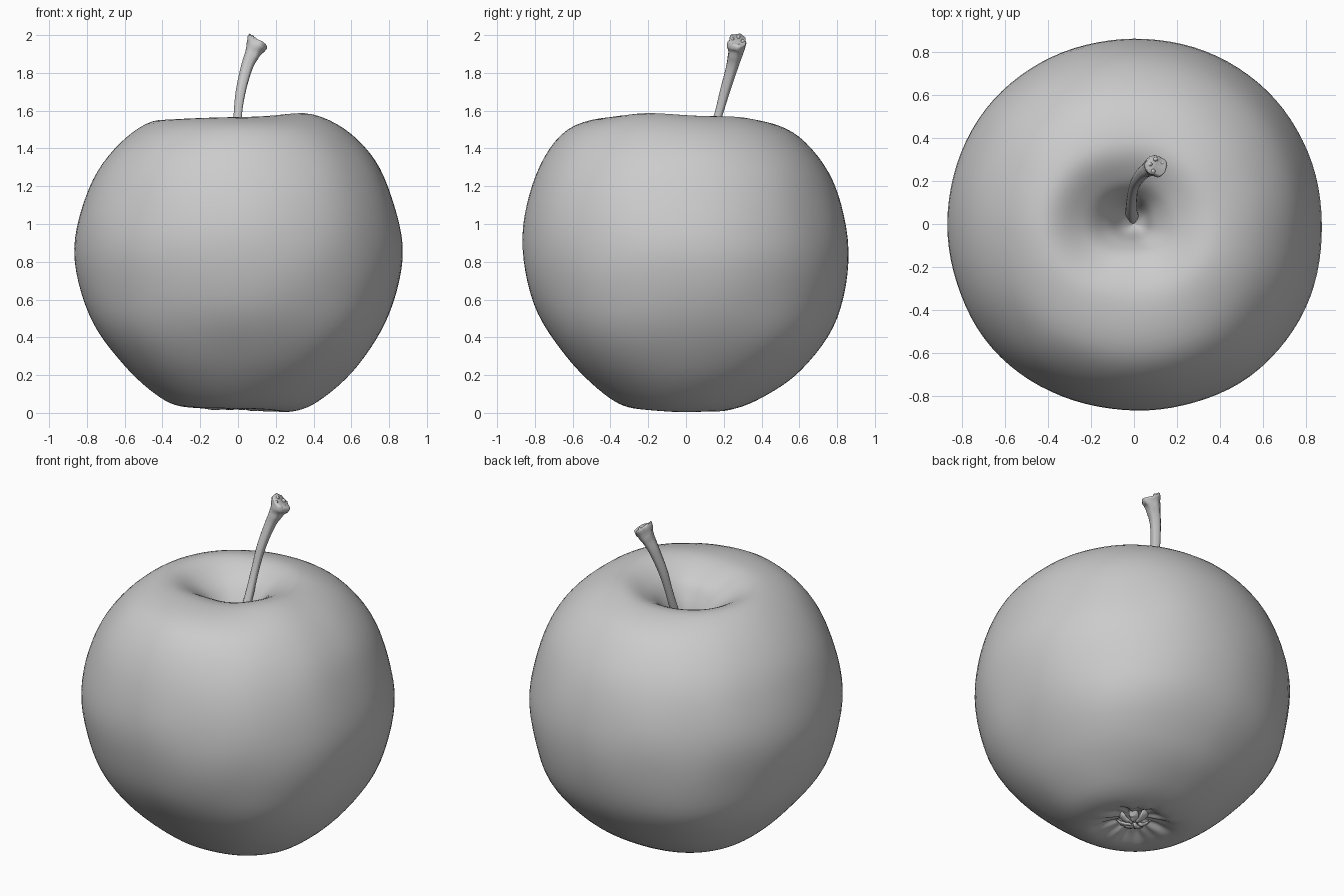
import bpy, bmesh, math, random
from mathutils import Vector, noise

if "Cube" in bpy.data.objects:
    bpy.data.objects.remove(bpy.data.objects["Cube"])

random.seed(4)


def spline(pts, steps):
    """Catmull-Rom samples through points of any dimension."""
    p = [Vector(q) for q in pts]
    p = [2 * p[0] - p[1]] + p + [2 * p[-1] - p[-2]]
    out = []
    for i in range(1, len(p) - 2):
        a, b, c, d = p[i - 1:i + 3]
        for k in range(steps):
            t = k / steps
            out.append(0.5 * (2 * b + (c - a) * t + (2 * a - 5 * b + 4 * c - d) * t * t
                              + (3 * b - a - 3 * c + d) * t ** 3))
    return out + [p[-2]]


def loft(name, rings, first, last):
    """Skin a list of closed rings, closing both ends with a centre point."""
    bm = bmesh.new()
    loops = [[bm.verts.new(v) for v in ring] for ring in rings]
    n = len(loops[0])
    for a, b in zip(loops, loops[1:]):
        for i in range(n):
            j = (i + 1) % n
            bm.faces.new((a[i], a[j], b[j], b[i]))
    for loop, tip in ((loops[0], first), (loops[-1], last)):
        v = bm.verts.new(tip)
        for i in range(n):
            bm.faces.new((loop[i], loop[(i + 1) % n], v))
    bmesh.ops.recalc_face_normals(bm, faces=bm.faces)
    mesh = bpy.data.meshes.new(name)
    bm.to_mesh(mesh)
    bm.free()
    mesh.shade_smooth()
    ob = bpy.data.objects.new(name, mesh)
    bpy.context.collection.objects.link(ob)
    return ob


# Fruit: (radius, height) profiles facing +x, +y, -x, -y, from stem hollow to base hollow
TOP, BASE = (0, 1.2), (0, 0.08)
profiles = [
    [(.05, 1.26), (.10, 1.40), (.20, 1.51), (.38, 1.565), (.60, 1.47), (.77, 1.25),
     (.865, .88), (.805, .54), (.63, .25), (.42, .06), (.26, .005), (.14, .04)],
    [(.07, 1.26), (.13, 1.39), (.22, 1.49), (.38, 1.545), (.60, 1.46), (.78, 1.22),
     (.86, .86), (.80, .50), (.61, .23), (.40, .08), (.22, .015), (.12, .05)],
    [(.06, 1.26), (.13, 1.36), (.24, 1.47), (.42, 1.55), (.62, 1.43), (.79, 1.19),
     (.865, .87), (.79, .52), (.60, .25), (.41, .08), (.27, .03), (.14, .05)],
    [(.04, 1.26), (.09, 1.40), (.17, 1.50), (.36, 1.565), (.62, 1.50), (.79, 1.26),
     (.86, .92), (.80, .58), (.63, .30), (.43, .10), (.28, .025), (.14, .05)],
]
curves = [spline([TOP] + p + [BASE], 6) for p in profiles]
SEG = 96
rings = []
for k in range(1, len(curves[0]) - 1):
    ring = []
    for i in range(SEG):
        u = 4 * i / SEG
        q, w = int(u), 0.5 - 0.5 * math.cos(math.pi * (u % 1))
        r, z = curves[q][k].lerp(curves[(q + 1) % 4][k], w)
        a = 2 * math.pi * i / SEG
        # fuller diagonals, most of all towards the front right and low down
        diag = math.sin(2 * a) ** 2
        low = math.exp(-((z - 0.33) / 0.22) ** 2)
        r *= 1 + diag * (0.01 + 0.035 * low) + 0.025 * max(0, math.cos(a + math.pi / 4)) ** 4
        x, y = r * math.cos(a), r * math.sin(a)
        # raised shoulder beside the stem hollow
        if z > 1:
            z += 0.022 * math.exp(-((x - .35) ** 2 + (y + .2) ** 2) / 0.05)
            z += 0.012 * math.exp(-((x - .25) ** 2 + (y - .25) ** 2) / 0.03)
        # faint surface unevenness, puckered folds around the base hollow
        s = 1 + 0.008 * noise.noise(Vector((2.5 * math.cos(a), 2.5 * math.sin(a), 3 * z)))
        if z < 0.2 and r < 0.3:
            fold = max(0, 1 - abs(r - 0.14) / 0.12)
            z += fold * (0.010 * math.sin(5 * a) + 0.006 * math.sin(13 * a + 1))
        ring.append((x * s, y * s, max(z, 0)))
    rings.append(ring)
loft("apple_body", rings, (0, 0, TOP[1]), (0, 0, BASE[1]))

# Stem: x, y, z, radius along a bent path, flaring to a rough broken end
path = spline([(-.005, .025, 1.17, .034), (-.012, .07, 1.3, .026), (-.008, .13, 1.45, .023),
               (0, .172, 1.58, .022), (.015, .205, 1.7, .026), (.047, .243, 1.83, .031),
               (.080, .262, 1.91, .040), (.100, .270, 1.962, .050), (.104, .272, 1.976, .044)], 5)
rings = []
for k, p in enumerate(path):
    c = p.to_3d()
    d = path[min(k + 1, len(path) - 1)].to_3d() - path[max(k - 1, 0)].to_3d()
    d.normalize()
    u = d.cross(Vector((0, 1, 0))).normalized()
    v = d.cross(u)
    rough = max(0, (c.z - 1.87) / 0.1)
    ring = []
    for i in range(20):
        a = 2 * math.pi * i / 20
        s = p[3] * (1 + 0.05 * math.sin(5 * a + k * 0.1))
        q = c + s * (math.cos(a) * u + math.sin(a) * v)
        q.z -= 0.4 * rough * (q.x - c.x)  # slanted break
        ring.append(q + 0.012 * rough * noise.noise_vector(q * 35))
    rings.append(ring)
loft("stem", rings, path[0].to_3d(), path[-1].to_3d() - Vector((.006, .004, .012)))

# Small crusty knobs on the broken stem end
for i in range(5):
    a = 2 * math.pi * i / 5 + 0.4
    x, y = .101 + .030 * math.cos(a), .271 + .030 * math.sin(a)
    z = 1.970 - 0.8 * (x - .101)
    bpy.ops.mesh.primitive_ico_sphere_add(subdivisions=2, radius=0.013, location=(x, y, z - .006))
    knob = bpy.context.object
    knob.name = f"stem_knob_{i + 1}"
    knob.scale = (1.1, 0.8, 1)
    bpy.ops.object.shade_smooth()

# Dried sepals: crumpled curled leaves in the base hollow
for n in range(7):
    a = 2 * math.pi * n / 7 + random.uniform(-.2, .2)
    out = Vector((math.cos(a), math.sin(a), 0))
    side = Vector((-out.y, out.x, 0))
    line = spline([(.10, .065, .020), (.075, .040, .026), (.045, .028, .018),
                   (.015, .035 + random.uniform(-.01, .01), .006)], 4)
    rings = []
    for r, z, w in line:
        ring = []
        for i in range(10):
            t = 2 * math.pi * i / 10
            q = out * r + side * (w * math.cos(t)) + Vector((0, 0, z + 0.009 * math.sin(t)))
            ring.append(q + 0.008 * noise.noise_vector(q * 40))
        rings.append(ring)
    ends = [out * e[0] + Vector((0, 0, e[1])) for e in (line[0], line[-1])]
    loft(f"sepal_{n + 1}", rings, *ends)
